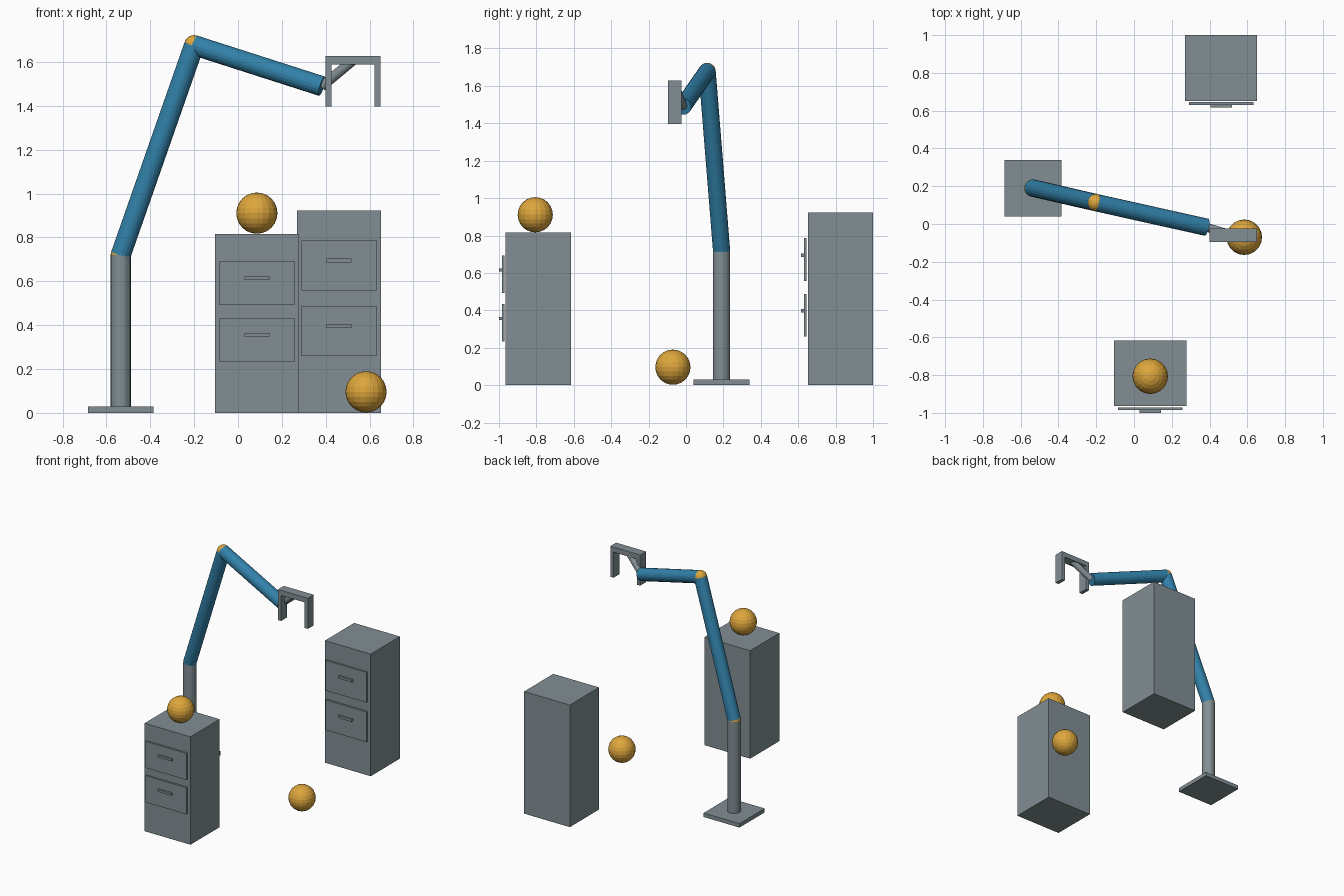
import bpy
from mathutils import Vector

if "Cube" in bpy.data.objects:
    bpy.data.objects.remove(bpy.data.objects["Cube"])


def material(name, color):
    m = bpy.data.materials.new(name)
    m.diffuse_color = (*color, 1)
    m.use_nodes = True
    m.node_tree.nodes["Principled BSDF"].inputs["Base Color"].default_value = m.diffuse_color
    return m


GREY = material("steel_grey", (0.223, 0.275, 0.296))
BLUE = material("arm_blue", (0.032, 0.223, 0.402))
AMBER = material("amber", (0.72, 0.38, 0.045))


def finish(name, mat):
    ob = bpy.context.object
    ob.name = name
    ob.data.materials.append(mat)
    return ob


def box(name, x, y, z, mat=GREY):
    """Box from (min, max) ranges on each axis."""
    bpy.ops.mesh.primitive_cube_add(size=1, location=[(a + b) / 2 for a, b in (x, y, z)])
    ob = finish(name, mat)
    ob.scale = [b - a for a, b in (x, y, z)]
    return ob


def rod(name, start, end, radius, mat):
    """Cylinder between two points."""
    a, b = Vector(start), Vector(end)
    bpy.ops.mesh.primitive_cylinder_add(vertices=20, radius=radius, depth=(b - a).length,
                                        location=(a + b) / 2)
    ob = finish(name, mat)
    ob.rotation_euler = (b - a).to_track_quat('Z', 'Y').to_euler()
    return ob


def ball(name, center, radius):
    bpy.ops.mesh.primitive_uv_sphere_add(segments=20, ring_count=12, radius=radius, location=center)
    return finish(name, AMBER)


def cabinet(name, x, y, height, drawers, handle_h):
    """Cabinet body with floating drawer fronts and thin handles on the -y side."""
    box(name + "_body", x, y, (0, height))
    cx, f = sum(x) / 2, y[0]
    for i, (z0, z1) in enumerate(drawers):
        box(f"{name}_drawer_{i}", (cx - 0.171, cx + 0.171), (f - 0.021, f - 0.007), (z0, z1))
        zc = (z0 + z1) / 2 + 0.023
        box(f"{name}_handle_{i}", (cx - 0.057, cx + 0.057), (f - 0.036, f - 0.021),
            (zc - handle_h / 2, zc + handle_h / 2))


# Robot arm: base, column, two links and round joints
R = 0.046
shoulder, elbow = (-0.535, 0.19, 0.72), (-0.2, 0.113, 1.677)
wrist, grip = (0.383, -0.017, 1.49), (0.525, -0.06, 1.608)
box("arm_base", (-0.685, -0.385), (0.04, 0.34), (0, 0.03))
rod("arm_column", (-0.535, 0.19, 0.03), shoulder, R, GREY)
rod("upper_arm", shoulder, elbow, R, BLUE)
rod("forearm", elbow, wrist, R, BLUE)
rod("wrist_rod", wrist, grip, 0.023, GREY)
ball("shoulder_joint", shoulder, R)
ball("elbow_joint", elbow, R)

# Gripper: top bar and two fingers
gy = (-0.095, -0.025)
box("gripper_bar", (0.40, 0.65), gy, (1.59, 1.628))
for side, x in (("left", 0.40), ("right", 0.623)):
    box(f"gripper_finger_{side}", (x, x + 0.027), gy, (1.397, 1.59))

# Cabinets
cabinet("front_cabinet", (-0.105, 0.278), (-0.964, -0.616), 0.815,
        [(0.232, 0.433), (0.492, 0.692)], 0.016)
cabinet("rear_cabinet", (0.27, 0.652), (0.652, 1.0), 0.922,
        [(0.26, 0.488), (0.558, 0.786)], 0.018)

# Balls
ball("ball_on_cabinet", (0.086, -0.806, 0.911), 0.094)
ball("ball_on_floor", (0.584, -0.07, 0.096), 0.094)
